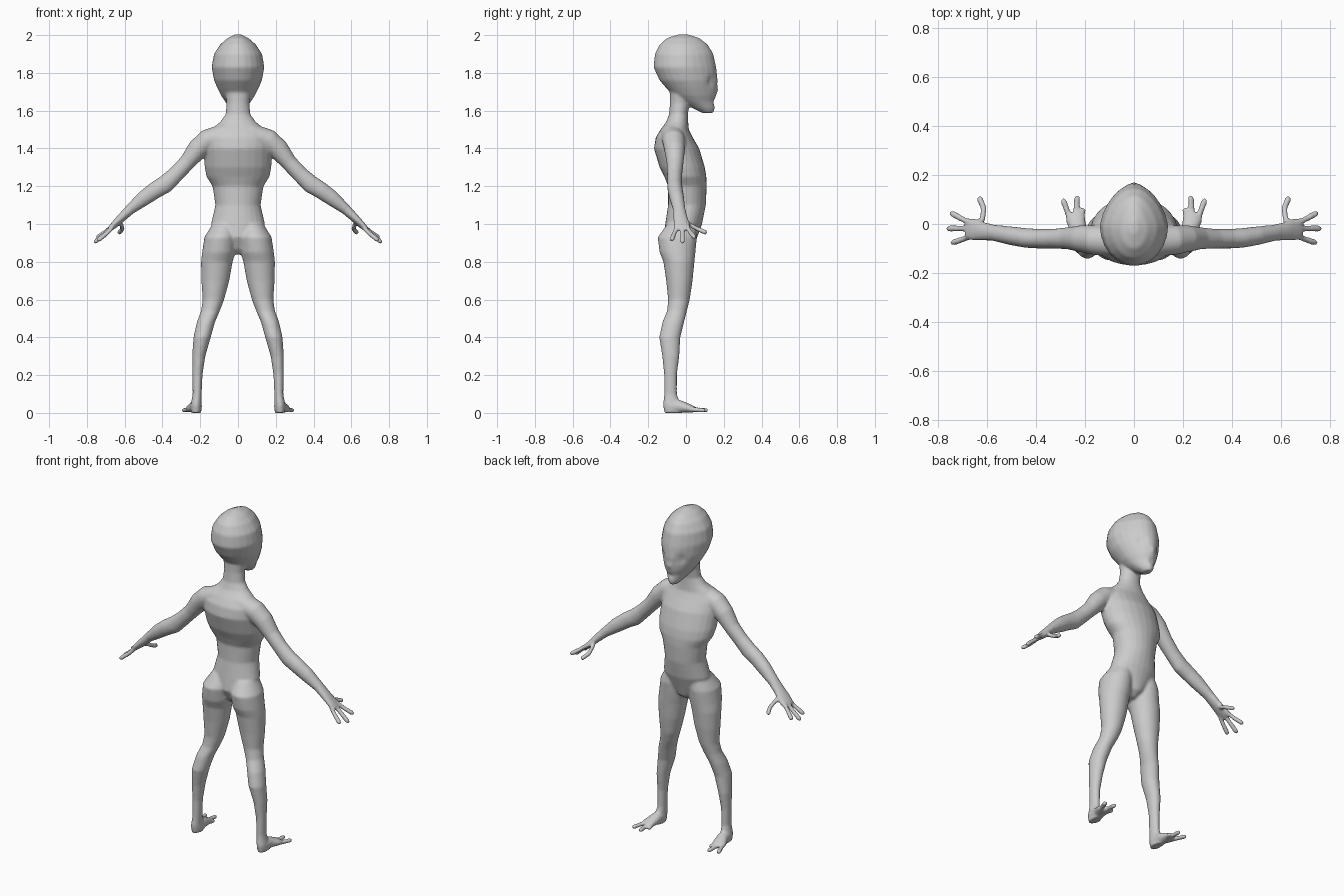
import bpy, bmesh, math
from mathutils import Vector

SIDES = 24
bm = bmesh.new()


def loft(rings):
    """Closed skin through rings given as (centre, u axis, v axis, taper)."""
    loops = []
    for c, u, v, taper in rings:
        loop = []
        for i in range(SIDES):
            a = 2 * math.pi * i / SIDES
            s = math.sin(a)
            loop.append(bm.verts.new(c + u * math.cos(a) * (1 - taper * max(s, 0)) + v * s))
        loops.append(loop)
    faces = [bm.faces.new(loops[0]), bm.faces.new(loops[-1])]
    for a, b in zip(loops, loops[1:]):
        for i in range(SIDES):
            j = (i + 1) % SIDES
            faces.append(bm.faces.new((a[i], a[j], b[j], b[i])))
    bmesh.ops.recalc_face_normals(bm, faces=faces)


def stack(rows, side=1, taper=0):
    """Horizontal ellipses: (z, centre x, half width, back y, front y)."""
    loft([(Vector((side * x, (yb + yf) / 2, z)), Vector((w, 0, 0)),
           Vector((0, (yf - yb) / 2, 0)), taper) for z, x, w, yb, yf in rows])


def tube(rows, side=1):
    """Ellipses across a path: (x, y, z, flat radius, thickness radius)."""
    pts = [Vector((side * r[0], r[1], r[2])) for r in rows]
    rings = []
    for i, p in enumerate(pts):
        d = (pts[min(i + 1, len(pts) - 1)] - pts[max(i - 1, 0)]).normalized()
        u = d.cross(Vector((0, 0, 1))).normalized()
        rings.append((p, u * rows[i][3], u.cross(d) * rows[i][4], 0))
    loft(rings)


def digit(points, r, side):
    """Thin finger or toe with a slightly bulbous end."""
    rows = [(*p, r, r) for p in points]
    a, b = Vector(points[-2]), Vector(points[-1])
    mid = a.lerp(b, 0.8)
    rows[-1:] = [(*mid, r * 1.1, r * 1.1), (*b, r * 0.6, r * 0.6)]
    tube(rows, side)


# Torso and neck
stack([(.84, 0, .03, -.06, 0), (.87, 0, .06, -.09, .04), (.93, 0, .12, -.12, .06),
       (1.0, 0, .143, -.11, .085), (1.1, 0, .12, -.095, .105), (1.2, 0, .135, -.095, .11),
       (1.25, 0, .167, -.115, .108), (1.3, 0, .177, -.14, .1), (1.4, 0, .18, -.17, .07),
       (1.46, 0, .175, -.16, .035), (1.5, 0, .145, -.135, .015), (1.54, 0, .095, -.105, .012),
       (1.58, 0, .066, -.09, .01), (1.64, 0, .06, -.085, .02), (1.72, 0, .07, -.085, .03)])

# Head, narrowing towards the face and chin
stack([(1.588, 0, .022, .085, .145), (1.61, 0, .042, .04, .153), (1.65, 0, .07, -.03, .15),
       (1.68, 0, .09, -.07, .16), (1.72, 0, .11, -.105, .164), (1.76, 0, .127, -.14, .168),
       (1.83, 0, .14, -.172, .16), (1.9, 0, .128, -.165, .145), (1.95, 0, .095, -.14, .115),
       (1.985, 0, .055, -.1, .07), (2.004, 0, .015, -.04, .01)], taper=.18)

for side in (1, -1):
    # Leg
    stack([(1.0, .075, .06, -.1, .05), (.93, .093, .085, -.15, .058), (.85, .102, .088, -.14, .05),
           (.8, .112, .084, -.12, .045), (.7, .12, .074, -.105, .035), (.6, .13, .057, -.095, .02),
           (.54, .146, .05, -.1, .005), (.48, .17, .048, -.125, -.01), (.4, .19, .046, -.142, -.03),
           (.3, .208, .035, -.126, -.035), (.2, .215, .027, -.116, -.048),
           (.1, .216, .024, -.116, -.048), (.04, .222, .029, -.122, -.03),
           (0, .222, .028, -.115, -.02)], side)
    # Foot
    tube([(.22, -.09, .035, .03, .034), (.225, -.03, .034, .033, .033),
          (.238, .02, .023, .041, .022), (.245, .045, .017, .036, .015)], side)
    # Toes
    for toe in ([(.22, .01, .018), (.212, .04, .015), (.207, .065, .013)],
                [(.235, .02, .018), (.234, .07, .016), (.23, .118, .013)],
                [(.26, .02, .018), (.275, .06, .016), (.29, .104, .013)]):
        digit(toe, .0125, side)
    # Arm and palm
    tube([(.06, -.07, 1.475, .065, .06), (.165, -.065, 1.44, .06, .06),
          (.215, -.06, 1.395, .055, .055), (.27, -.058, 1.325, .045, .043),
          (.33, -.06, 1.262, .04, .043), (.386, -.06, 1.21, .04, .048),
          (.44, -.057, 1.178, .04, .045), (.5, -.048, 1.135, .038, .041),
          (.57, -.036, 1.078, .033, .028), (.615, -.03, 1.035, .038, .023),
          (.655, -.022, .995, .046, .018), (.68, -.018, .972, .04, .013)], side)
    # Fingers and thumb
    for finger in ([(.65, .0, 1.0), (.7, .02, .96), (.75, .048, .925)],
                   [(.65, -.02, 1.0), (.71, -.018, .945), (.762, -.019, .9)],
                   [(.65, -.045, 1.0), (.69, -.06, .955), (.745, -.078, .91)],
                   [(.63, -.02, 1.02), (.615, .03, .99), (.612, .065, .972), (.632, .112, .952)]):
        digit(finger, .0125, side)

mesh = bpy.data.meshes.new("body")
bm.to_mesh(mesh)
bm.free()
body = bpy.data.objects.new("body", mesh)
bpy.context.collection.objects.link(body)
bpy.context.view_layer.objects.active = body
body.select_set(True)

# Fuse the parts into one soft skin
fuse = body.modifiers.new("fuse", 'REMESH')
fuse.mode = 'VOXEL'
fuse.voxel_size = .007
soften = body.modifiers.new("soften", 'SMOOTH')
soften.factor = .5
soften.iterations = 8
for name in ("fuse", "soften"):
    bpy.ops.object.modifier_apply(modifier=name)

# Eye sockets, nose and lips pressed into the face: (x, y, z, radius, push along y)
features = [(.06, .135, 1.755, .03, -.012), (-.06, .135, 1.755, .03, -.012),
            (0, .168, 1.71, .02, .007), (0, .15, 1.645, .014, -.005)]
for v in body.data.vertices:
    for x, y, z, r, push in features:
        d = (v.co - Vector((x, y, z))).length / r
        if d < 2.5:
            v.co.y += push * math.exp(-d * d)
    v.co.z = max(v.co.z, 0)

skin = bpy.data.materials.new("grey skin")
skin.diffuse_color = (.6, .6, .6, 1)
body.data.materials.clear()
body.data.materials.append(skin)
bpy.ops.object.shade_smooth()
